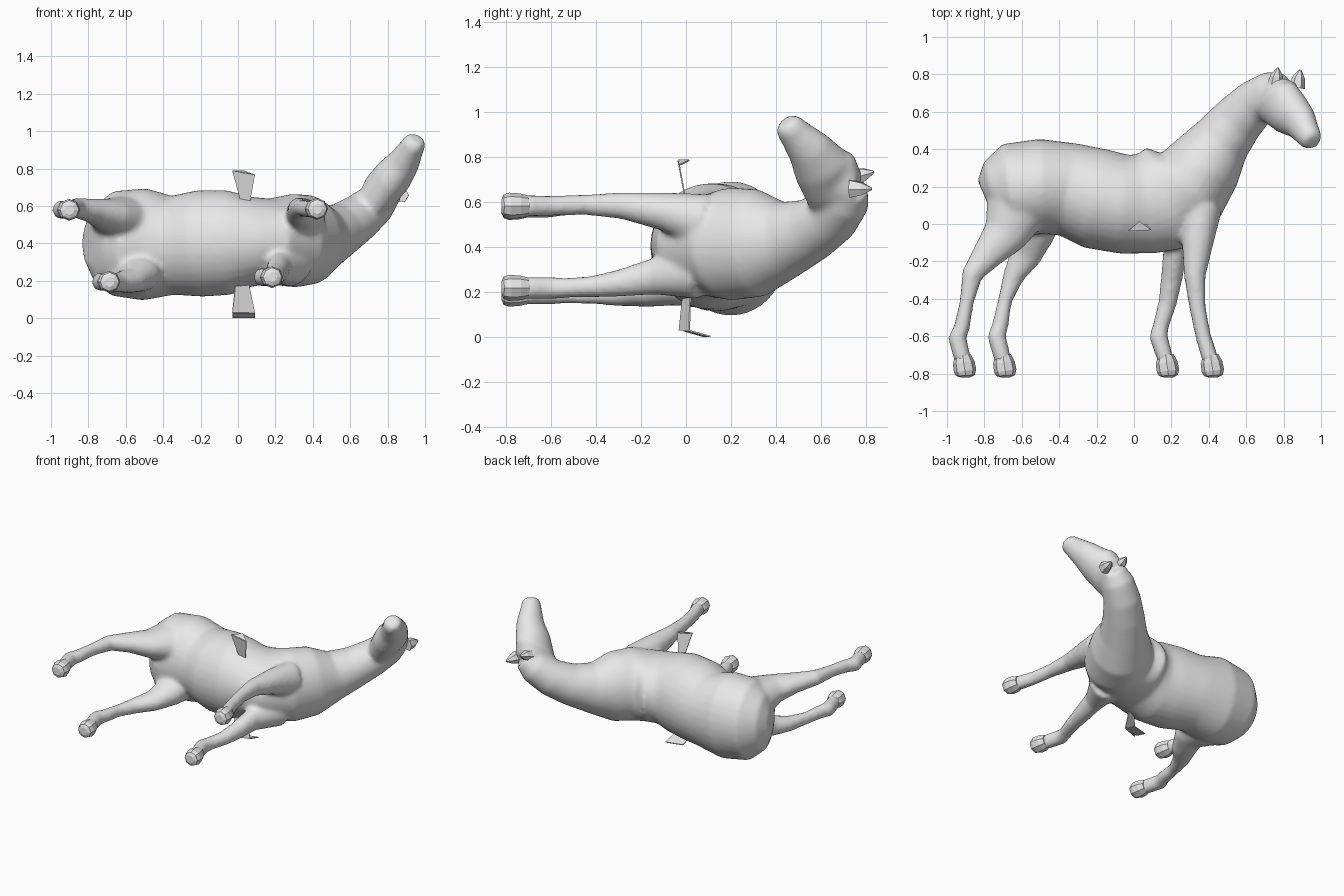
import bpy, bmesh, math
from mathutils import Vector

cube = bpy.data.objects.get("Cube")
if cube:
    bpy.data.objects.remove(cube, do_unlink=True)

grey = bpy.data.materials.new("plain grey")
grey.use_nodes = True
grey.diffuse_color = (0.8, 0.8, 0.8, 1)
grey.node_tree.nodes["Principled BSDF"].inputs["Base Color"].default_value = (0.8, 0.8, 0.8, 1)


def loft(bm, rings, side=(0, 0, 1), sides=20):
    """Elliptical tube through rings of (x, y, z, depth radius, side radius)."""
    pts = [Vector(r[:3]) for r in rings]
    loops = []
    for i, (p, r) in enumerate(zip(pts, rings)):
        t = (pts[min(i + 1, len(pts) - 1)] - pts[max(i - 1, 0)]).normalized()
        s = Vector(side)
        s = (s - t * s.dot(t)).normalized()
        d = s.cross(t)
        loops.append([bm.verts.new(p + d * r[3] * math.cos(a) + s * r[4] * math.sin(a))
                      for a in (2 * math.pi * k / sides for k in range(sides))])
    for a, b in zip(loops, loops[1:]):
        for k in range(sides):
            n = (k + 1) % sides
            bm.faces.new((a[k], a[n], b[n], b[k]))
    bm.faces.new(loops[0][::-1])
    bm.faces.new(loops[-1])


def finish(bm, name, smooth=False):
    bmesh.ops.recalc_face_normals(bm, faces=bm.faces)
    for f in bm.faces:
        f.smooth = smooth
    me = bpy.data.meshes.new(name)
    bm.to_mesh(me)
    bm.free()
    me.materials.append(grey)
    ob = bpy.data.objects.new(name, me)
    bpy.context.collection.objects.link(ob)
    return ob


# Rump, barrel, shoulder and bent neck
trunk = [
    (-.80, .15, .40, .09, .11), (-.765, .165, .40, .17, .20), (-.67, .18, .40, .25, .28),
    (-.50, .20, .395, .255, .30), (-.35, .185, .39, .25, .265), (-.20, .135, .40, .27, .285),
    (-.05, .105, .405, .265, .28), (.07, .11, .41, .27, .24), (.17, .14, .41, .29, .23),
    (.30, .20, .415, .235, .25), (.38, .32, .42, .205, .24), (.47, .45, .435, .16, .17),
    (.56, .56, .48, .14, .14), (.65, .65, .54, .125, .125), (.74, .71, .615, .11, .11),
    (.80, .73, .67, .08, .08)]

# Head turned to the side; its sideways axis is tilted
head = [
    (.785, .755, .65, .08, .085), (.77, .65, .69, .165, .105), (.83, .60, .76, .13, .105),
    (.89, .545, .84, .10, .085), (.925, .485, .905, .075, .068), (.945, .455, .94, .065, .062),
    (.955, .44, .96, .045, .045)]
head_side = (.85, 0, -.52)

# Legs from body to fetlock
legs = {
    "rear_upper": [
        (-.62, .10, .52, .18, .14), (-.69, -.06, .55, .12, .09), (-.78, -.16, .575, .085, .065),
        (-.865, -.27, .59, .057, .052), (-.895, -.42, .59, .038, .043),
        (-.92, -.55, .585, .043, .045), (-.945, -.61, .58, .05, .05), (-.915, -.73, .58, .045, .05)],
    "rear_lower": [
        (-.56, .10, .26, .18, .14), (-.53, -.06, .23, .11, .09), (-.58, -.17, .20, .085, .065),
        (-.645, -.28, .19, .057, .052), (-.69, -.41, .19, .038, .043),
        (-.715, -.54, .195, .044, .045), (-.735, -.60, .195, .05, .05), (-.70, -.73, .195, .045, .05)],
    "fore_upper": [
        (.36, .08, .52, .11, .12), (.34, -.10, .56, .085, .085), (.325, -.28, .585, .058, .06),
        (.34, -.45, .59, .044, .046), (.37, -.60, .585, .042, .045), (.41, -.73, .585, .045, .05)],
    "fore_lower": [
        (.28, .05, .28, .12, .11), (.22, -.15, .27, .065, .08), (.20, -.30, .24, .057, .06),
        (.18, -.42, .225, .05, .048), (.145, -.54, .22, .043, .045), (.13, -.60, .22, .05, .05),
        (.17, -.73, .22, .043, .05)],
}

# Fuse trunk, head and legs into one smooth skin
bm = bmesh.new()
loft(bm, trunk, sides=32)
loft(bm, head, head_side)
for path in legs.values():
    loft(bm, path)
body = finish(bm, "horse_body", True)
remesh = body.modifiers.new("Fuse", 'REMESH')
remesh.mode = 'VOXEL'
remesh.voxel_size = 0.016
remesh.use_smooth_shade = True
soften = body.modifiers.new("Soften", 'SMOOTH')
soften.factor = 0.5
soften.iterations = 5

# Faceted hooves
for name, path in legs.items():
    x, y, z = path[-1][:3]
    bm = bmesh.new()
    loft(bm, [(x, y + .03, z, .042, .046), (x + .004, y - .01, z, .058, .055),
              (x + .012, y - .055, z, .06, .058), (x + .014, y - .08, z, .05, .05),
              (x + .014, y - .09, z, .025, .028)], sides=8)
    finish(bm, name + "_hoof")

# Pointed ears
for name, base, tip in (("ear_far", (.755, .74, .71), (.77, .835, .735)),
                        ("ear_near", (.87, .73, .66), (.89, .825, .66))):
    bm = bmesh.new()
    mid = Vector(base).lerp(Vector(tip), .55)
    loft(bm, [(*base, .045, .045), (*mid, .03, .035), (*tip, .006, .006)], head_side, 6)
    finish(bm, name)

# Thin stirrup straps and foot plates
plates = {
    "strap_upper": [(.02, .0, .60), (.06, .0, .60), (.09, -.03, .765), (-.03, -.035, .787)],
    "footplate_upper": [(-.03, -.035, .787), (.03, .015, .787), (.09, -.03, .765)],
    "strap_lower": [(-.01, -.01, .22), (.05, .02, .22), (.09, .015, .03), (-.03, -.03, .03)],
    "footplate_lower": [(-.03, -.01, .03), (.09, .015, .03), (.09, .11, .004), (-.03, .08, .004)],
}
for name, corners in plates.items():
    bm = bmesh.new()
    bm.faces.new([bm.verts.new(c) for c in corners])
    ob = finish(bm, name)
    solid = ob.modifiers.new("Thickness", 'SOLIDIFY')
    solid.thickness = 0.006
    solid.offset = 0
